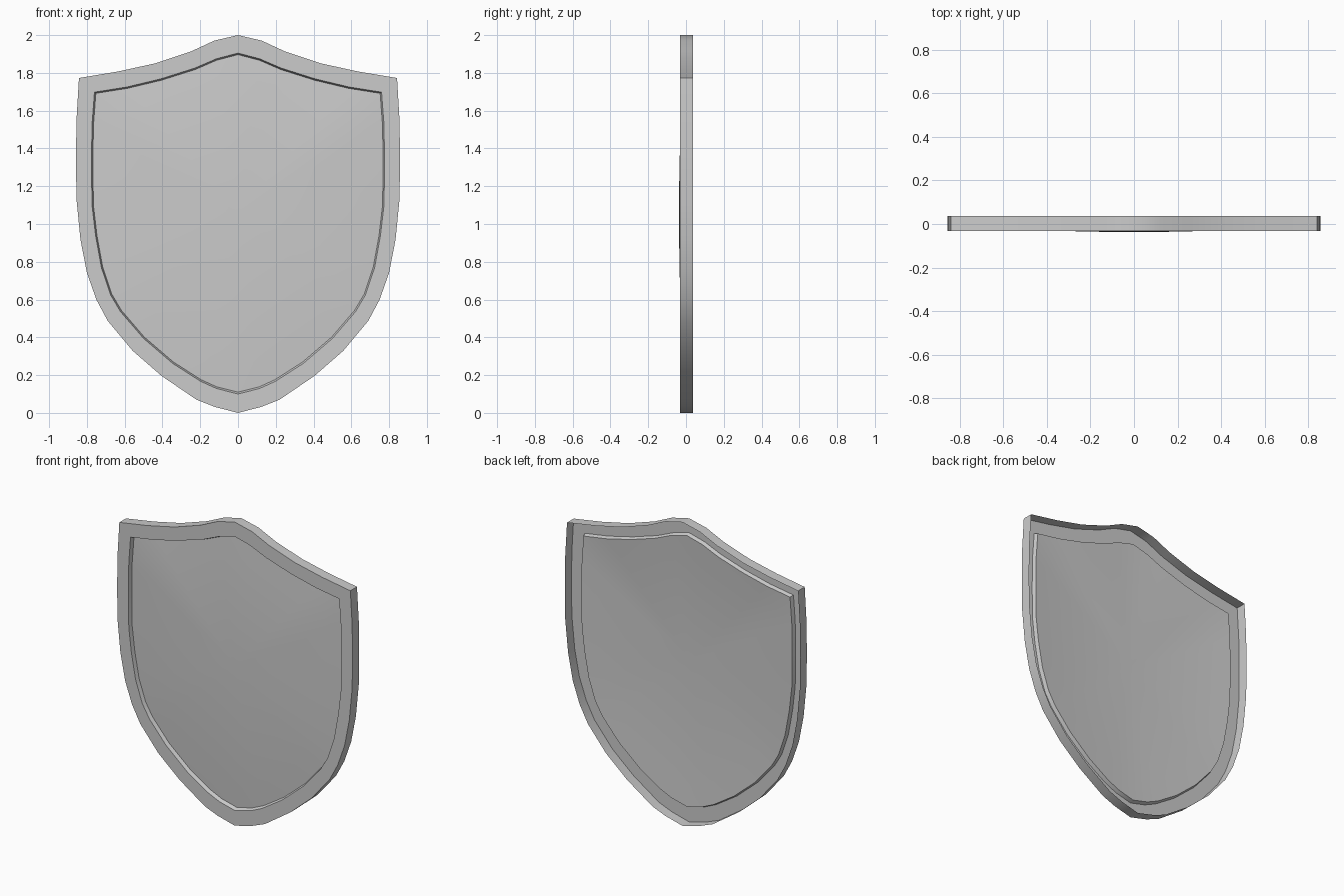
import bpy, bmesh, math

if "Cube" in bpy.data.objects:
    bpy.data.objects.remove(bpy.data.objects["Cube"])

# right half outlines (x, z), from top peak down to bottom point
OUTER = [(0, 2), (.125, 1.971), (.25, 1.913), (.44, 1.85), (.637, 1.807), (.842, 1.773),
         (.855, 1.553), (.858, 1.34), (.855, 1.13), (.834, .917), (.80, .742), (.75, .6),
         (.69, .4875), (.558, .329), (.405, .196), (.22, .07), (.124, .032), (0, 0)]
INNER = [(0, 1.905), (.114, 1.875), (.23, 1.825), (.41, 1.768), (.59, 1.725), (.76, 1.698),
         (.773, 1.526), (.776, 1.314), (.773, 1.1), (.754, .938), (.723, .768), (.675, .625),
         (.623, .537), (.5, .394), (.346, .262), (.198, .167), (.114, .129), (0, .1)]
FRONT, BACK = -.033, .036
PANEL_Y, DOME, CENTRE = -.008, .029, 1.06


def mirrored(half):
    return half + [(-x, z) for x, z in half[-2:0:-1]]


def scaled(outline, t):
    return [(x * t, CENTRE + (z - CENTRE) * t) for x, z in outline]


def loft(name, rings, tip_y=None):
    """Bridge (outline, y) rings, optionally closing with a centre point."""
    bm = bmesh.new()
    loops = [[bm.verts.new((x, y, z)) for x, z in pts] for pts, y in rings]
    n = len(loops[0])
    for a, b in zip(loops, loops[1:]):
        for i in range(n):
            j = (i + 1) % n
            bm.faces.new((a[i], a[j], b[j], b[i]))
    if tip_y is not None:
        tip = bm.verts.new((0, tip_y, CENTRE))
        for i in range(n):
            bm.faces.new((loops[-1][i], loops[-1][(i + 1) % n], tip))
    # make the front of the sheet face -y
    bm.normal_update()
    if sum(f.normal.y * f.calc_area() for f in bm.faces) > 0:
        bmesh.ops.reverse_faces(bm, faces=bm.faces[:])
    mesh = bpy.data.meshes.new(name)
    bm.to_mesh(mesh)
    bm.free()
    ob = bpy.data.objects.new(name, mesh)
    bpy.context.collection.objects.link(ob)
    bpy.ops.object.select_all(action='DESELECT')
    ob.select_set(True)
    bpy.context.view_layer.objects.active = ob
    bpy.ops.object.shade_smooth_by_angle(angle=math.radians(30))
    return ob


outer, inner = mirrored(OUTER), mirrored(INNER)

# rim: outer wall, open at the back, and flat front border
loft("shield_rim", [(outer, BACK), (outer, FRONT), (inner, FRONT)])

# panel: recessed step and gently domed face
rings = [(inner, FRONT)]
for t in (1, .85, .7, .55, .4, .25, .12):
    rings.append((scaled(inner, t * .99), PANEL_Y - DOME * (1 - t * t)))
loft("shield_panel", rings, PANEL_Y - DOME)
